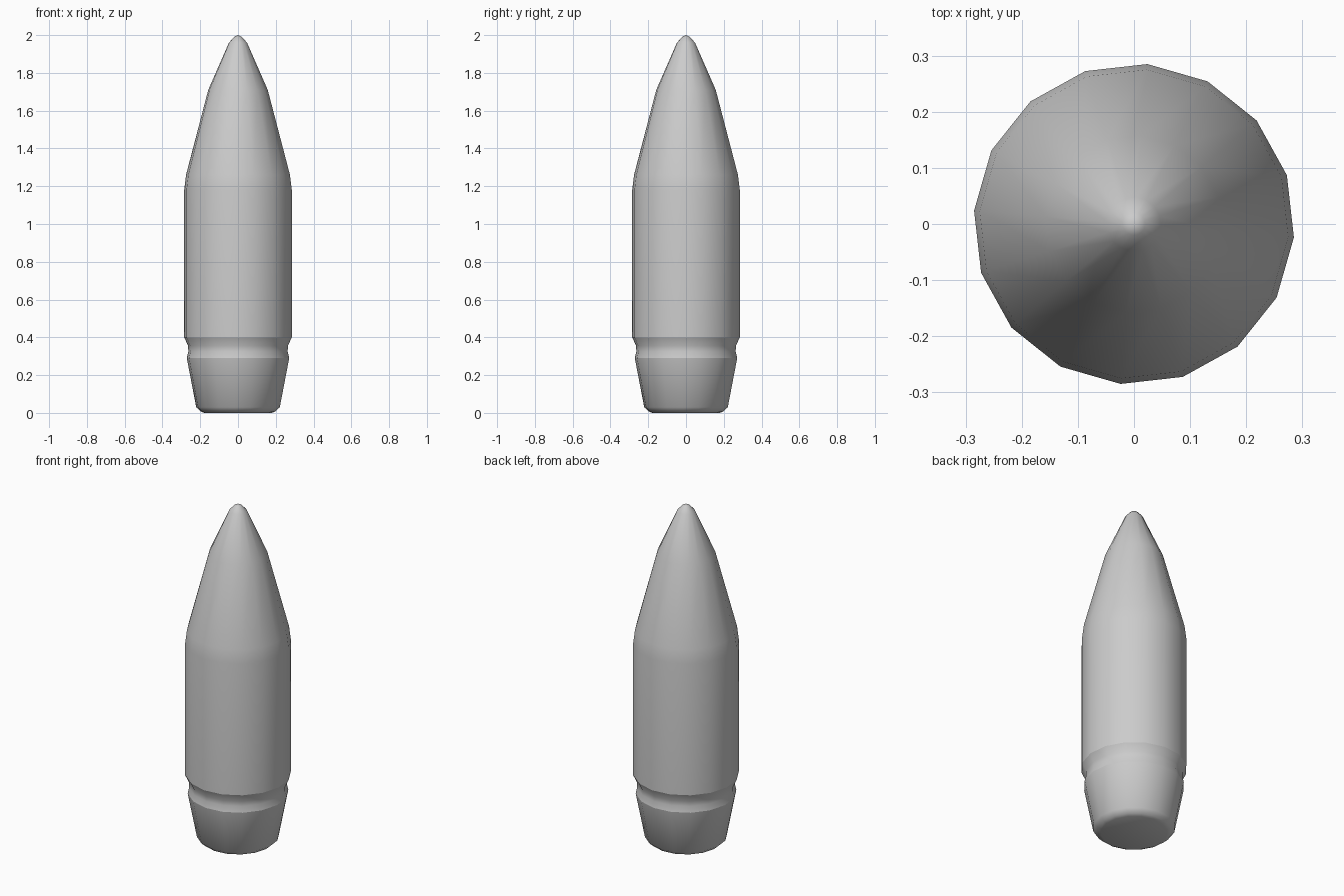
import bpy, bmesh, math

if "Cube" in bpy.data.objects:
    bpy.data.objects.remove(bpy.data.objects["Cube"])

SIDES = 16
OFFSET = math.radians(-4.8)
# (radius, height, crisp edge)
profile = [
    (0.180, 0.00, False), (0.198, 0.008, False), (0.222, 0.03, False),
    (0.272, 0.29, True), (0.264, 0.325, False), (0.265, 0.355, False),
    (0.286, 0.40, True), (0.286, 1.18, False), (0.276, 1.26, False),
    (0.158, 1.71, False), (0.048, 1.96, False), (0.020, 1.99, False),
]

bm = bmesh.new()


def ring(radius, height):
    return [bm.verts.new((radius * math.cos(OFFSET + i * math.tau / SIDES),
                          radius * math.sin(OFFSET + i * math.tau / SIDES),
                          height)) for i in range(SIDES)]


# Turned body: base taper, groove, shank and pointed nose
rings = [ring(r, z) for r, z, _ in profile]
for low, high in zip(rings, rings[1:]):
    for i in range(SIDES):
        j = (i + 1) % SIDES
        bm.faces.new((low[i], low[j], high[j], high[i]))

# Flat base and nose tip
bm.faces.new(rings[0][::-1])
tip = bm.verts.new((0, 0, 2.0))
for i in range(SIDES):
    bm.faces.new((rings[-1][i], rings[-1][(i + 1) % SIDES], tip))

# Smooth shading, with crisp groove edges
for face in bm.faces:
    face.smooth = True
for verts, (_, _, crisp) in zip(rings, profile):
    if crisp:
        for i in range(SIDES):
            bm.edges.get((verts[i], verts[(i + 1) % SIDES])).smooth = False

mesh = bpy.data.meshes.new("bullet")
bm.to_mesh(mesh)
bm.free()
bpy.context.collection.objects.link(bpy.data.objects.new("bullet", mesh))
